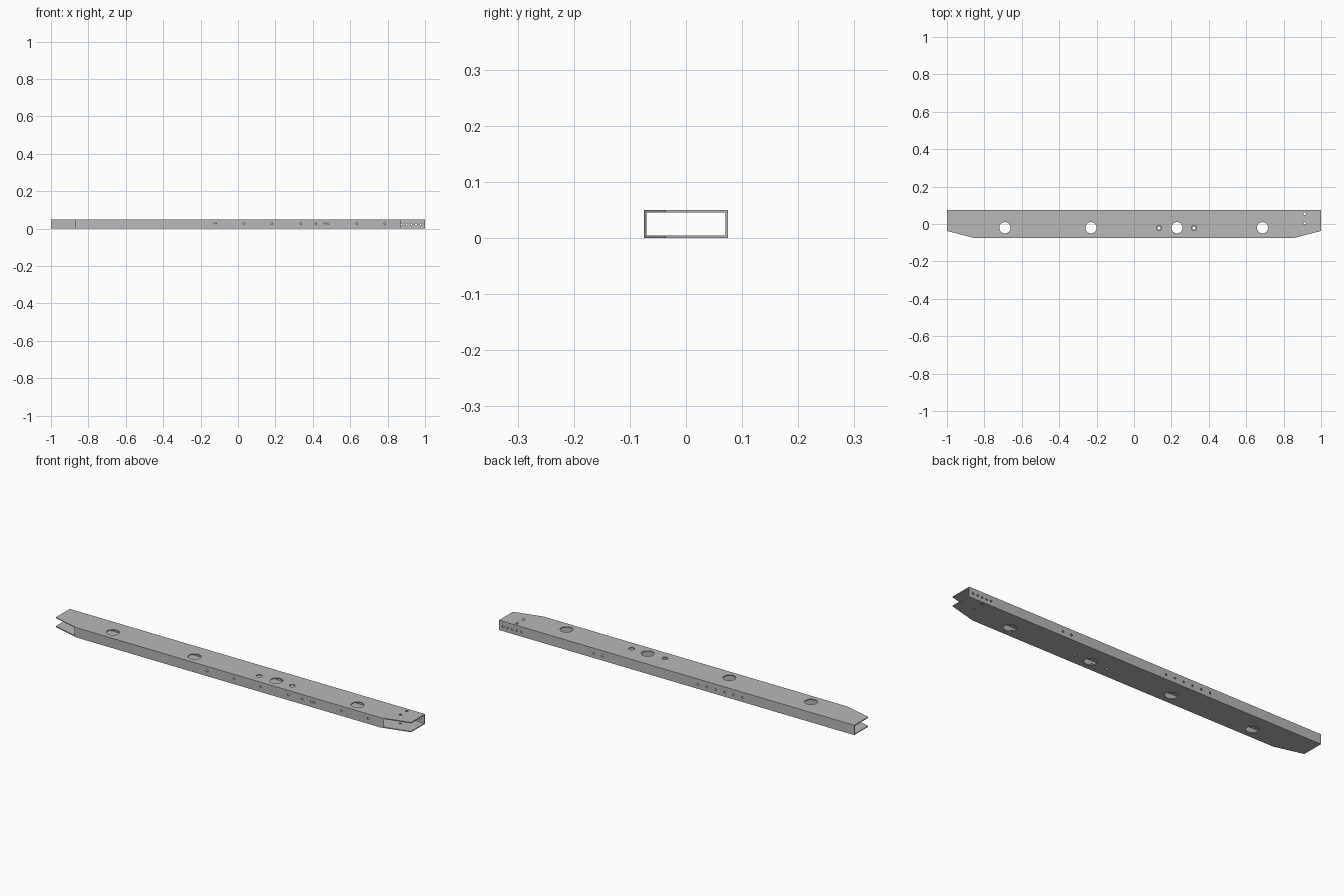
import bpy, bmesh, math
from mathutils import Matrix, Vector

cube = bpy.data.objects.get("Cube")
if cube:
    bpy.data.objects.remove(cube, do_unlink=True)

HALF_Y, HEIGHT, WALL = 0.075, 0.05, 0.0045
CUT_X, CUT_Y = 0.855, -0.037   # where the end cuts start and finish
MID = HEIGHT / 2

steel = bpy.data.materials.new("grey steel")
steel.use_nodes = True
grey = (0.48, 0.48, 0.48, 1)
steel.diffuse_color = grey
steel.node_tree.nodes["Principled BSDF"].inputs["Base Color"].default_value = grey


def make_object(name, bm):
    bmesh.ops.recalc_face_normals(bm, faces=bm.faces)
    mesh = bpy.data.meshes.new(name)
    bm.to_mesh(mesh)
    bm.free()
    mesh.materials.append(steel)
    obj = bpy.data.objects.new(name, mesh)
    bpy.context.collection.objects.link(obj)
    return obj


def drill(bm, centre, radius, axis, depth=0.02):
    """Add a cylinder cutter through one wall."""
    turn = Vector((0, 0, 1)).rotation_difference(Vector(axis)).to_matrix().to_4x4()
    bmesh.ops.create_cone(bm, cap_ends=True, segments=24, radius1=radius, radius2=radius,
                          depth=depth, matrix=Matrix.Translation(centre) @ turn)


def subtract(target, cutter):
    cutter.hide_render = True
    mod = target.modifiers.new("cut", 'BOOLEAN')
    mod.operation = 'DIFFERENCE'
    mod.solver = 'EXACT'
    mod.object = cutter
    bpy.context.view_layer.objects.active = target
    bpy.ops.object.modifier_apply(modifier=mod.name)
    bpy.data.objects.remove(cutter, do_unlink=True)


# Beam body: plan outline with both front corners cut off, extruded upward
bm = bmesh.new()
outline = [(-1, HALF_Y), (-1, CUT_Y), (-CUT_X, -HALF_Y),
           (CUT_X, -HALF_Y), (1, CUT_Y), (1, HALF_Y)]
base = bm.faces.new([bm.verts.new((x, y, 0)) for x, y in outline])
top = bmesh.ops.extrude_face_region(bm, geom=[base])["geom"]
bmesh.ops.translate(bm, vec=(0, 0, HEIGHT),
                    verts=[v for v in top if isinstance(v, bmesh.types.BMVert)])
beam = make_object("box_beam", bm)

# Hollow inside, open at both ends
bm = bmesh.new()
bmesh.ops.create_cube(bm, size=1, matrix=Matrix.Translation((0, 0, MID)) @ Matrix.Diagonal(
    (2.4, 2 * (HALF_Y - WALL), HEIGHT - 2 * WALL, 1)))
subtract(beam, make_object("cavity_cutter", bm))

bm = bmesh.new()
UP, ACROSS = (0, 0, 1), (0, 1, 0)
for z in (0, HEIGHT):
    # Large round openings
    for x in (-0.69, -0.23, 0.23, 0.687):
        drill(bm, (x, -0.02, z), 0.03, UP)
    # Bolt holes, wider in the top plate
    for x in (0.134, 0.321):
        drill(bm, (x, -0.022, z), 0.014 if z else 0.008, UP)
    # Pair of small holes near the left end
    for y in (0.055, 0.003):
        drill(bm, (0.912, y, z), 0.007, UP)

# Rivet holes along the front wall
for x in (-0.12, 0.03, 0.18, 0.335, 0.415, 0.465, 0.482, 0.635, 0.785):
    drill(bm, (x, -HALF_Y, MID + 0.002), 0.005, ACROSS)

# Rivet holes in the back wall: end group, pair, long group
back = [0.977 - 0.0255 * i for i in range(5)]
back += [0.466, 0.418]
back += [-0.12 - 0.05 * i for i in range(6)]
for x in back:
    drill(bm, (x, HALF_Y, MID - 0.002), 0.005, ACROSS)
subtract(beam, make_object("hole_cutter", bm))

# Smooth hole walls, sharp sheet edges
beam.select_set(True)
bpy.context.view_layer.objects.active = beam
bpy.ops.object.shade_smooth_by_angle(angle=math.radians(30))
